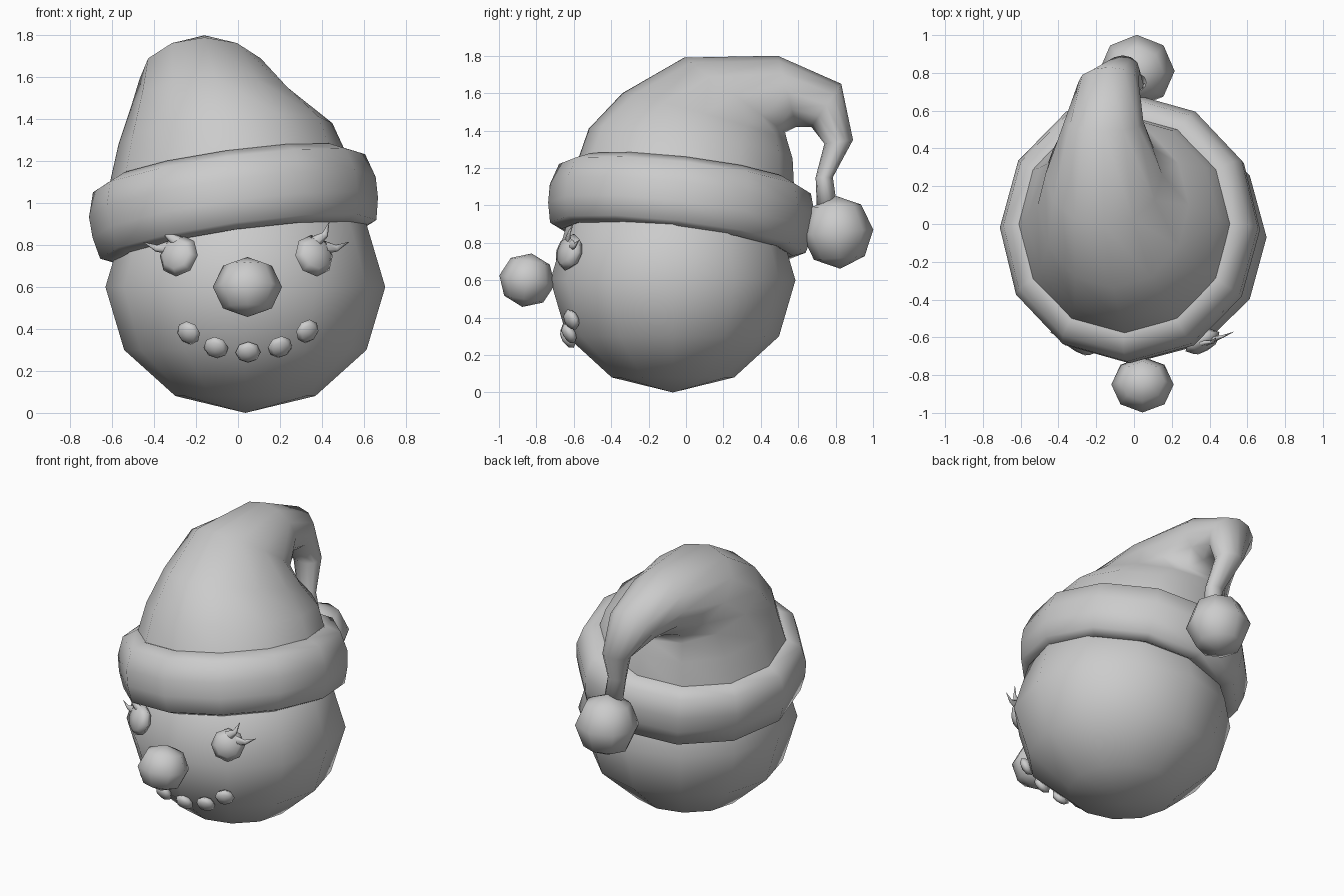
import bpy, bmesh, math
from mathutils import Vector, Matrix

if "Cube" in bpy.data.objects:
    bpy.data.objects.remove(bpy.data.objects["Cube"])

HEAD_C = Vector((0.035, -0.07, 0.6))
HEAD_R = Vector((0.667, 0.655, 0.6))


def finish(name, bm):
    bmesh.ops.recalc_face_normals(bm, faces=bm.faces[:])
    for f in bm.faces:
        f.smooth = True
    me = bpy.data.meshes.new(name)
    bm.to_mesh(me)
    bm.free()
    ob = bpy.data.objects.new(name, me)
    bpy.context.collection.objects.link(ob)
    return ob


def ball(name, center, radii, segs=8, rings=4, rot=None):
    bm = bmesh.new()
    bmesh.ops.create_uvsphere(bm, u_segments=segs, v_segments=rings, radius=1)
    m = Matrix.Translation(center) @ (rot or Matrix()) @ Matrix.Diagonal((*radii, 1))
    bm.transform(m)
    return finish(name, bm)


def loft(name, rings, cap_end=False):
    bm = bmesh.new()
    loops = [[bm.verts.new(p) for p in r] for r in rings]
    n = len(loops[0])
    for a, b in zip(loops, loops[1:]):
        for i in range(n):
            j = (i + 1) % n
            bm.faces.new((a[i], a[j], b[j], b[i]))
    if cap_end:
        bm.faces.new(loops[-1])
    return finish(name, bm)


def pebble(name, x, z, r, thick, out=0.0):
    """Flattened ball lying on the front of the head."""
    dx, dz = (x - HEAD_C.x) / HEAD_R.x, (z - HEAD_C.z) / HEAD_R.z
    dy = -math.sqrt(1 - dx * dx - dz * dz)
    n = Vector((dx / HEAD_R.x, dy / HEAD_R.y, dz / HEAD_R.z)).normalized()
    p = Vector((x, HEAD_C.y + dy * HEAD_R.y, z)) + n * out
    return ball(name, p, (r, r, thick), rot=n.to_track_quat('Z', 'Y').to_matrix().to_4x4())


def spike(name, pts, r):
    """Curved lash tapering to a point."""
    rings = []
    pts = [Vector(p) for p in pts]
    d = (pts[-1] - pts[0]).normalized()
    u = d.cross(Vector((0, 1, 0))).normalized()
    v = d.cross(u)
    for i, p in enumerate(pts):
        k = r * (1 - i / (len(pts) - 1)) + 0.001
        rings.append([p + (u * math.cos(a) + v * math.sin(a) * 0.5) * k
                      for a in (math.tau * s / 6 for s in range(6))])
    return loft(name, rings, True)


# Head, nose and pompom
ball("head", HEAD_C, HEAD_R, 12, 6)
ball("nose", (0.045, -0.85, 0.6), (0.165, 0.15, 0.145), rot=Matrix.Rotation(math.radians(-10), 4, 'X'))
ball("pompom", (0.015, 0.81, 0.857), (0.2, 0.192, 0.196), rot=Matrix.Rotation(math.radians(4), 4, 'X'))

# Eyes with two lashes each, mirrored about the face centre
for side, label in ((1, "right"), (-1, "left")):
    fx = lambda dx: 0.04 + side * dx
    pebble(label + "_eye", fx(0.32), 0.748, 0.103, 0.05, 0.005)
    spike(label + "_upper_lash", [(fx(0.33), -0.63, 0.82), (fx(0.375), -0.625, 0.85), (fx(0.395), -0.6, 0.91)], 0.03)
    spike(label + "_outer_lash", [(fx(0.38), -0.61, 0.79), (fx(0.43), -0.595, 0.785), (fx(0.49), -0.57, 0.815)], 0.03)

# Mouth buttons
for i, (x, z) in enumerate([(-0.235, 0.382), (-0.105, 0.312), (0.048, 0.29), (0.2, 0.315), (0.33, 0.39)]):
    pebble("mouth_button_%d" % (i + 1), x, z, 0.06, 0.032, 0.002)

# Hat brim: rounded band on a tilted plane
up = Vector((-0.14, 0.12, 1)).normalized()
ux = Vector((1, 0, 0.14)).normalized()
uy = up.cross(ux)
c = Vector((-0.02, -0.025, 0.98))
profile = [(0.5, 0.19), (0.57, 0.205), (0.655, 0.165), (0.69, 0.05), (0.687, -0.05),
           (0.665, -0.155), (0.6, -0.18), (0.5, -0.14)]
loft("hat_brim", [[c + ux * r * math.cos(a) + uy * r * 1.035 * math.sin(a) + up * h
                   for a in (math.tau * s / 12 for s in range(12))] for r, h in profile])

# Hat: rings given by outer (y, z), inner (y, z), centre x, half width, sideways slope
hat = [((-0.60, 1.18), (0.58, 1.05), -0.045, 0.58, 0.14),
       ((-0.52, 1.41), (0.57, 1.25), -0.06, 0.51, 0.10),
       ((-0.34, 1.60), (0.54, 1.35), -0.11, 0.40, 0.04),
       ((-0.01, 1.79), (0.53, 1.39), -0.16, 0.31, 0.0),
       ((0.49, 1.80), (0.59, 1.42), -0.16, 0.21, 0.0),
       ((0.83, 1.65), (0.67, 1.42), -0.135, 0.16, 0.0),
       ((0.893, 1.35), (0.74, 1.33), -0.06, 0.09, 0.0),
       ((0.785, 1.15), (0.693, 1.15), -0.01, 0.06, 0.0),
       ((0.81, 0.98), (0.70, 0.98), 0.01, 0.06, 0.0)]
rings = []
for (y0, z0), (y1, z1), cx, rx, sl in hat:
    mid = Vector((cx, (y0 + y1) / 2, (z0 + z1) / 2))
    v = Vector((0, (y0 - y1) / 2, (z0 - z1) / 2))
    u = Vector((rx, 0, rx * sl))
    rings.append([mid + u * math.cos(a) + v * math.sin(a)
                  for a in (math.tau * s / 12 for s in range(12))])
loft("hat", rings, True)
